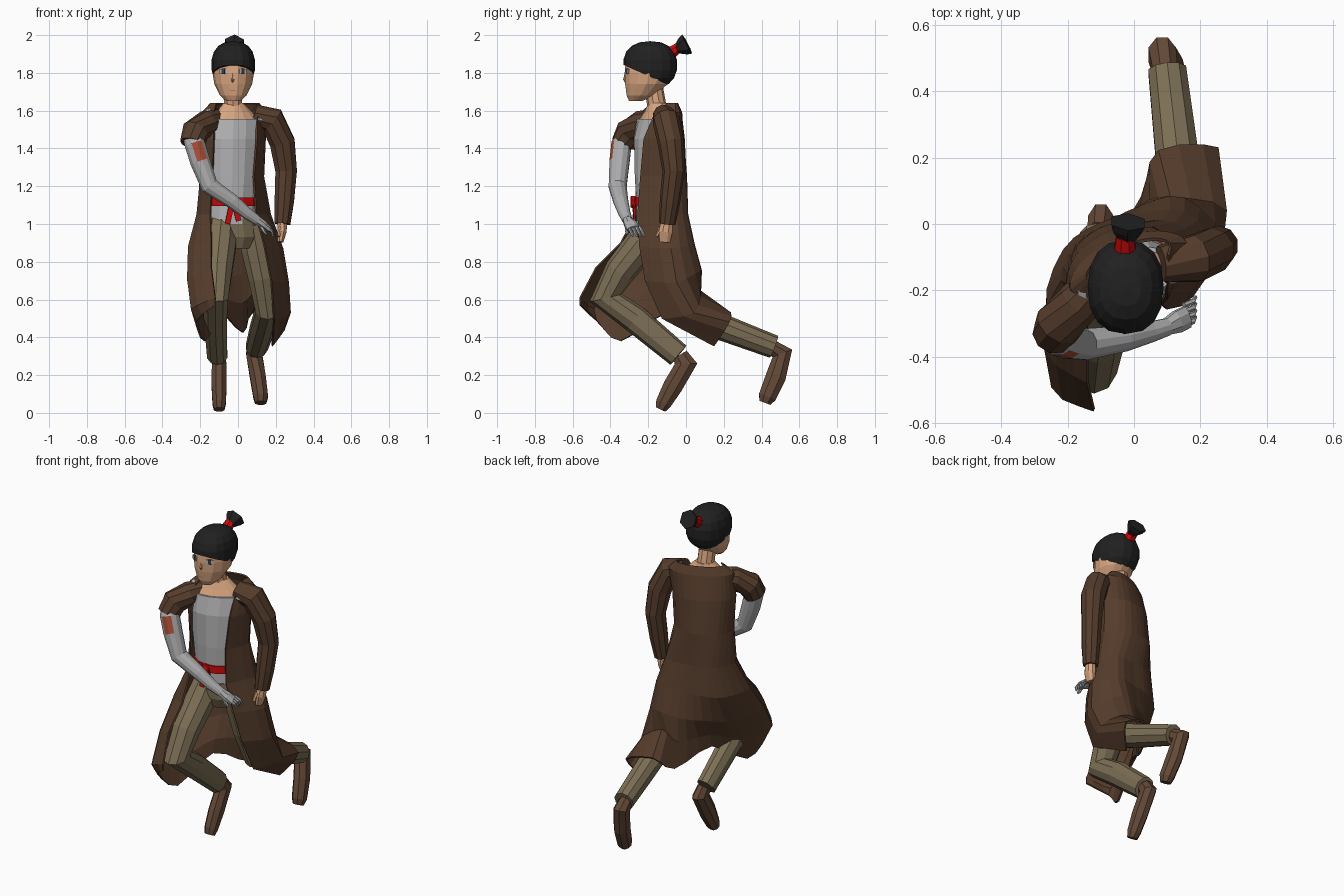
import bpy, bmesh, math
from mathutils import Vector, Matrix

def mat(name, r, g, b):
    m = bpy.data.materials.new(name)
    m.diffuse_color = (r, g, b, 1)
    return m

COAT = mat("coat brown", .092, .046, .025)
PANTS = mat("trouser olive", .205, .16, .092)
SHOE = mat("shoe brown", .125, .066, .038)
SKIN = mat("skin", .70, .385, .22)
SHIRT = mat("shirt grey", .46, .46, .47)
METAL = mat("arm grey", .42, .42, .43)
HAIR = mat("hair black", .015, .015, .016)
RED = mat("red cloth", .62, .003, .003)
RUST = mat("rust patch", .40, .075, .035)
DARK = mat("eye dark", .035, .045, .055)

def finish(name, bm, *mats):
    bmesh.ops.recalc_face_normals(bm, faces=bm.faces)
    me = bpy.data.meshes.new(name)
    bm.to_mesh(me)
    bm.free()
    for m in mats:
        me.materials.append(m)
    ob = bpy.data.objects.new(name, me)
    bpy.context.collection.objects.link(ob)
    return ob

def loft(name, rings, m, closed=True, caps=True, thick=0):
    """Skin a list of point rings; open rings make a sheet."""
    bm = bmesh.new()
    vs = [[bm.verts.new(p) for p in r] for r in rings]
    n = len(vs[0])
    for a, b in zip(vs, vs[1:]):
        for i in range(n if closed else n - 1):
            j = (i + 1) % n
            bm.faces.new((a[i], a[j], b[j], b[i]))
    if closed and caps:
        bm.faces.new(vs[0])
        bm.faces.new(vs[-1])
    ob = finish(name, bm, m)
    if thick:
        s = ob.modifiers.new("thickness", 'SOLIDIFY')
        s.thickness = thick
        s.offset = 0
    return ob

def tube(name, path, m, n=10, hint=(1, 0, 0), **kw):
    """Limb along (x, y, z, rx, ry); rx lies along the hint axis."""
    P = [Vector(p[:3]) for p in path]
    rings = []
    for i, p in enumerate(path):
        t = Vector()
        if i:
            t += (P[i] - P[i - 1]).normalized()
        if i < len(P) - 1:
            t += (P[i + 1] - P[i]).normalized()
        t.normalize()
        h = Vector(hint)
        u = (h - t * h.dot(t)).normalized()
        v = t.cross(u)
        ry = p[4] if len(p) > 4 else p[3]
        rings.append([P[i] + u * p[3] * math.cos(a) + v * ry * math.sin(a)
                      for a in (2 * math.pi * (k + .5) / n for k in range(n))])
    return loft(name, rings, m, **kw)

def arc(z, cx, cy, a, b, yaw, angles):
    """Points of a turned ellipse; angle 0 faces the front."""
    R = Matrix.Rotation(math.radians(yaw), 3, 'Z')
    return [Vector((cx, cy, z)) + R @ Vector((a * math.sin(t), -b * math.cos(t), 0))
            for t in map(math.radians, angles)]

def body(name, rows, m, n=14):
    return loft(name, [arc(*r, [360 * (k + .5) / n for k in range(n)]) for r in rows], m)

def smooth(pts, k=3):
    """Catmull-Rom subdivision of a row of points."""
    pts = [Vector(p) for p in pts]
    out = []
    for i in range(len(pts) - 1):
        p0, p1, p2, p3 = pts[max(i - 1, 0)], pts[i], pts[i + 1], pts[min(i + 2, len(pts) - 1)]
        for j in range(k):
            t = j / k
            out.append(.5 * (2 * p1 + (p2 - p0) * t + (2 * p0 - 5 * p1 + 4 * p2 - p3) * t * t
                             + (3 * p1 - p0 - 3 * p2 + p3) * t ** 3))
    return out + [pts[-1]]

def plate(name, loc, size, m, yaw=0, roll=0):
    bm = bmesh.new()
    M = (Matrix.Translation(loc) @ Matrix.Rotation(math.radians(yaw), 4, 'Z')
         @ Matrix.Rotation(math.radians(roll), 4, 'Y') @ Matrix.Diagonal((*size, 1)))
    bmesh.ops.create_cube(bm, size=1, matrix=M)
    return finish(name, bm, m)

# Torso: shirt, upper chest, neck, hips
body("shirt", [(1.0, -.03, -.14, .145, .122, 10), (1.12, -.03, -.14, .137, .122, 12),
               (1.25, -.03, -.145, .145, .125, 15), (1.45, -.03, -.16, .16, .112, 20),
               (1.555, -.02, -.165, .16, .08, 22)], SHIRT)
body("upper_chest", [(1.55, -.02, -.165, .14, .072, 22), (1.59, -.02, -.155, .105, .062, 22),
                     (1.64, -.025, -.15, .054, .048, 20)], SKIN)
tube("neck", [(-.022, -.145, 1.55, .06), (-.027, -.155, 1.63, .05), (-.03, -.175, 1.74, .05)], SKIN)
for s, x, y in (("left", -.145, -.235), ("right", .115, -.155)):
    tube(s + "_strap", [(x, y - .01, 1.54, .03, .02), (x, y + .02, 1.59, .026, .015),
                        (x, y + .06, 1.61, .026, .015)], SHIRT, n=6)
body("hips", [(.87, -.01, -.14, .085, .09, 8), (.93, -.01, -.14, .13, .115, 8),
              (1.03, -.025, -.14, .14, .12, 8)], PANTS)

# Sash with knot and tails
body("sash", [(1.095, -.03, -.142, .145, .130, 12), (1.14, -.03, -.142, .147, .130, 12)], RED)
tube("sash_knot", [(-.035, -.278, 1.145, .016), (-.03, -.28, 1.12, .03, .014), (-.02, -.278, 1.09, .016)], RED, n=6)
for x, z, r in ((-.045, 1.05, 12), (-.008, 1.065, -14)):
    plate("sash_tail", (x, -.275, z), (.028, .009, .10), RED, 10, r)

# Long open coat: body rings, then the skirt draped over both thighs
A = (-50, -92, -128, -156, -184, -222, -268, -330)
B = (-60, -98, -130, -156, -184, -222, -262, -300)
top = [arc(1.638, -.015, -.115, .135, .05, 22, B), arc(1.59, -.015, -.13, .185, .085, 22, A),
       arc(1.45, -.025, -.148, .18, .13, 20, A), arc(1.25, -.03, -.142, .17, .142, 14, A)]
skirt = [
    [(-.145, -.265, 1.05), (-.215, -.17, 1.05), (-.17, -.06, 1.05), (-.09, -.01, 1.05), (0, 0, 1.05),
     (.12, 0, 1.05), (.17, -.09, 1.05), (.095, -.255, 1.05)],
    [(-.14, -.345, .90), (-.26, -.25, .88), (-.21, -.08, .87), (-.1, 0, .88), (.02, .025, .89),
     (.15, .035, .89), (.235, -.08, .87), (.14, -.245, .88)],
    [(-.14, -.475, .77), (-.265, -.38, .71), (-.215, -.18, .69), (-.1, -.02, .72), (.02, .05, .73),
     (.15, .075, .755), (.265, -.05, .69), (.175, -.215, .7)],
    [(-.12, -.56, .61), (-.245, -.49, .55), (-.185, -.29, .53), (-.09, -.1, .6), (.02, .05, .58),
     (.11, .075, .645), (.275, .04, .53), (.19, -.125, .5)],
    [(-.12, -.56, .57), (-.215, -.475, .49), (-.175, -.345, .38), (-.09, -.12, .52), (.025, .08, .425),
     (.075, .22, .53), (.25, .23, .48), (.18, .15, .355)]]
loft("long_coat", [smooth(r) for r in top + skirt], COAT, closed=False, thick=.01)

# Right arm: sleeve and hand
tube("right_sleeve", [(.08, -.12, 1.58, .055), (.18, -.105, 1.55, .073), (.235, -.08, 1.43, .07),
                      (.255, -.065, 1.28, .06), (.245, -.085, 1.12, .054), (.235, -.1, 1.0, .044)], COAT)
tube("right_hand", [(.235, -.1, 1.02, .028, .032), (.233, -.108, .96, .026, .04),
                    (.225, -.112, .905, .016, .03)], SKIN, n=8)
tube("right_thumb", [(.225, -.135, .985, .012), (.215, -.155, .935, .009)], SKIN, n=6)

# Left arm: torn sleeve and bare grey arm with a rust patch
tube("left_sleeve", [(-.09, -.15, 1.565, .05), (-.165, -.235, 1.535, .068), (-.225, -.3, 1.49, .074),
                     (-.242, -.332, 1.425, .066)], COAT, hint=(0, 1, 0))
arm = tube("grey_arm", [(-.242, -.325, 1.46, .05), (-.228, -.342, 1.42, .056), (-.2, -.352, 1.33, .055),
                        (-.15, -.362, 1.2, .049), (-.03, -.345, 1.12, .04), (.05, -.325, 1.055, .032),
                        (.1, -.31, 1.02, .027)], METAL, n=12, hint=(0, 1, 0))
arm.data.materials.append(RUST)
for f in arm.data.polygons:
    if 1.33 < f.center.z < 1.42 and f.normal.y < -.6 and f.center.x > -.235:
        f.material_index = 1
tube("grey_palm", [(.095, -.312, 1.025, .025), (.13, -.295, 1.0, .036, .024),
                   (.16, -.28, .975, .036, .018)], METAL, n=8, hint=(0, 1, 0))
for k in range(4):
    y = -.305 + .02 * k
    tube("grey_finger", [(.15, y, .985, .009), (.178, y + .012, .962, .009),
                         (.185, y + .025, .935, .006)], METAL, n=6, hint=(0, 1, 0))
tube("grey_thumb", [(.12, -.31, .995, .011), (.135, -.315, .965, .01), (.15, -.31, .945, .007)],
     METAL, n=6, hint=(0, 1, 0))

# Legs and shoes
tube("left_leg", [(-.085, -.16, 1.0, .08, .09), (-.095, -.23, .9, .09), (-.11, -.35, .75, .083),
                  (-.12, -.425, .61, .072, .088), (-.12, -.27, .497, .064, .074),
                  (-.11, -.04, .305, .056, .066)], PANTS)
tube("right_leg", [(.075, -.13, 1.0, .08, .09), (.1, -.115, .87, .088), (.13, -.1, .72, .08),
                   (.16, -.05, .55, .07, .082), (.13, .2, .45, .068, .07), (.1, .465, .35, .06, .062)], PANTS)
tube("left_shoe", [(-.105, -.03, .305, .038, .045), (-.1, .0, .26, .042, .064), (-.1, -.07, .14, .043, .056),
                   (-.1, -.12, .05, .038, .045), (-.1, -.135, .018, .03, .03)], SHOE, n=8)
tube("right_shoe", [(.095, .455, .35, .04, .04), (.085, .51, .315, .045, .06), (.105, .475, .19, .045, .058),
                    (.12, .43, .085, .042, .05), (.12, .418, .053, .032, .034)], SHOE, n=8)

# Head, nose, eyes
body("head", [(1.65, -.025, -.268, .036, .034, 0), (1.68, -.025, -.24, .07, .076, 0),
              (1.74, -.025, -.21, .1, .115, 0), (1.80, -.025, -.195, .11, .133, 0),
              (1.87, -.025, -.19, .109, .132, 0), (1.93, -.025, -.19, .08, .09, 0)], SKIN)
tube("nose", [(-.028, -.32, 1.805, .004), (-.028, -.323, 1.765, .01), (-.028, -.317, 1.75, .006)], SKIN, n=6)
for x, yaw in ((-.077, -24), (.025, 24)):
    plate("eye_white", (x, -.312, 1.808), (.042, .006, .024), SHIRT, yaw)
    plate("eye", (x, -.314, 1.808), (.018, .007, .03), DARK, yaw)
plate("mouth", (-.027, -.316, 1.705), (.03, .003, .003), RUST)

# Boxy hair cap, cut along a sloping hairline
bm = bmesh.new()
bmesh.ops.create_uvsphere(bm, u_segments=16, v_segments=9, radius=1)
for v in bm.verts:
    x, y, z = (math.copysign(abs(c) ** .85, c) for c in v.co)
    v.co = (-.025 + .116 * x, -.19 + .143 * y, 1.842 + .126 * z)
cut = bmesh.ops.bisect_plane(bm, geom=bm.verts[:] + bm.edges[:] + bm.faces[:], plane_co=(0, -.33, 1.842),
                             plane_no=(0, .45, 1), clear_inner=True)
bmesh.ops.edgeloop_fill(bm, edges=[e for e in cut["geom_cut"] if isinstance(e, bmesh.types.BMEdge)])
finish("hair", bm, HAIR)
tube("hair_band", [(-.027, -.095, 1.895, .038), (-.027, -.035, 1.937, .028)], RED, n=8)
tube("hair_tail", [(-.02, -.05, 1.925, .024), (-.02, -.015, 1.942, .05, .05),
                   (-.018, .006, 1.953, .058, .057)], HAIR, n=6)
